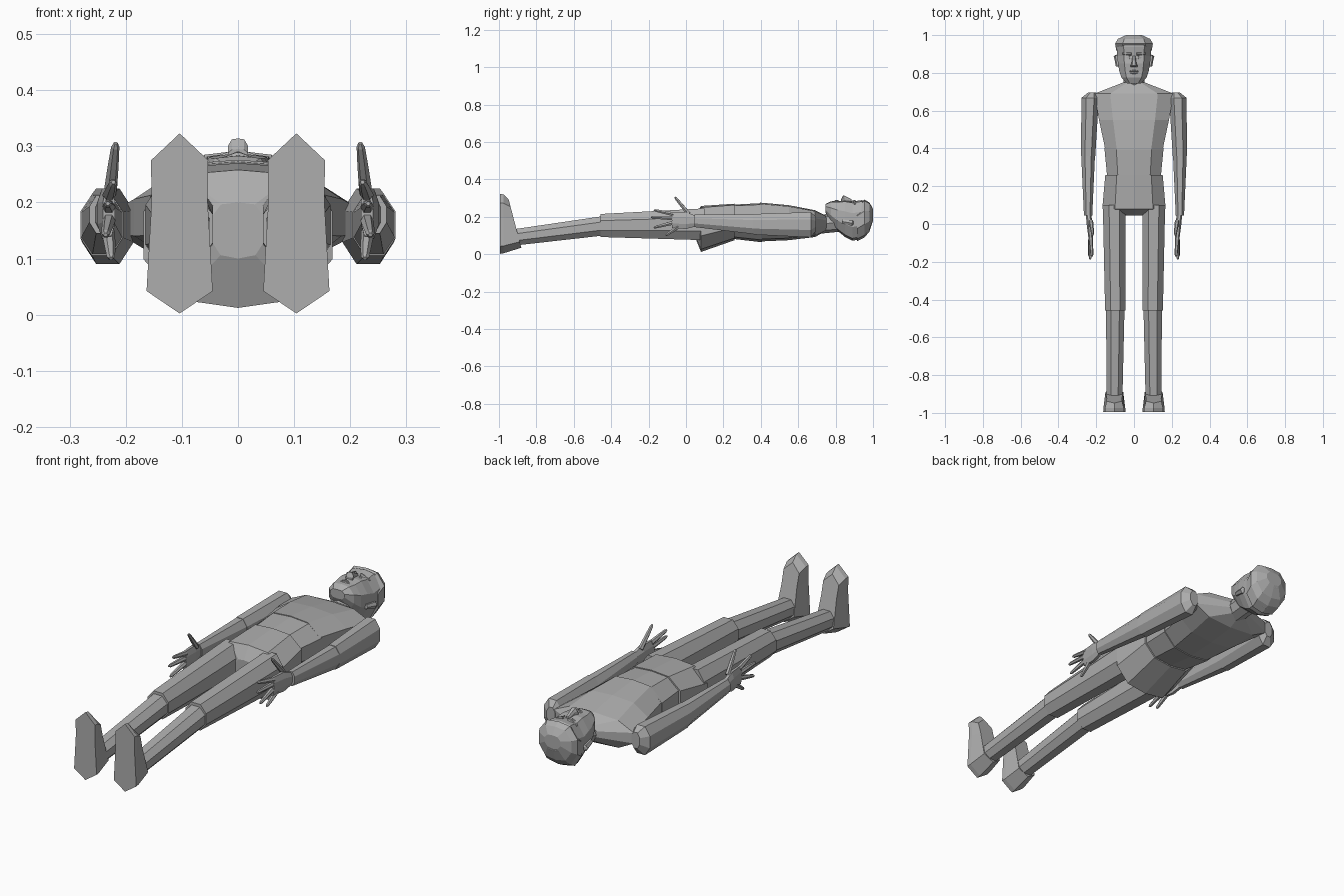
import bpy, bmesh, math
from mathutils import Vector

grey = bpy.data.materials.new("plain grey")
grey.diffuse_color = (0.42, 0.42, 0.42, 1)

# Unit cross-sections as (x, z)
HALF = [(0, 1), (.6, .93), (1, .4), (1, -.3), (.62, -.88), (0, -1)]
BODY = HALF + [(-x, z) for x, z in HALF[-2:0:-1]]
OCT = [(1, .42), (.45, 1), (-.45, 1), (-1, .42), (-1, -.42), (-.45, -1), (.45, -1), (1, -.42)]
ROUND = [(math.cos(a * math.pi / 4), math.sin(a * math.pi / 4)) for a in range(8)]


def finish(name, bm, mirror):
    bmesh.ops.recalc_face_normals(bm, faces=bm.faces)
    mesh = bpy.data.meshes.new(name)
    bm.to_mesh(mesh)
    bm.free()
    mesh.materials.append(grey)
    ob = bpy.data.objects.new(name, mesh)
    bpy.context.collection.objects.link(ob)
    if mirror:
        ob.modifiers.new("Mirror", 'MIRROR').use_mirror_merge = False
    return ob


def skin(bm, loops):
    rings = [[bm.verts.new(p) for p in loop] for loop in loops]
    n = len(rings[0])
    for a, b in zip(rings, rings[1:]):
        for i in range(n):
            j = (i + 1) % n
            bm.faces.new((a[i], a[j], b[j], b[i]))
    bm.faces.new(rings[0])
    bm.faces.new(rings[-1])


def loft(name, section, rings, mirror=False):
    """Each ring: y, centre x, half width, bottom z, top z."""
    bm = bmesh.new()
    skin(bm, [[(cx + hw * x, y, (lo + hi) / 2 + (hi - lo) / 2 * z) for x, z in section]
              for y, cx, hw, lo, hi in rings])
    return finish(name, bm, mirror)


def tubes(name, paths, sides=6, mirror=True):
    """Tapered tubes: each path is start, end, start radius, end radius."""
    bm = bmesh.new()
    for a, b, ra, rb in paths:
        a, b = Vector(a), Vector(b)
        turn = (b - a).to_track_quat('Z', 'Y')
        mid = a.lerp(b, .55)
        loops = []
        for p, r in ((a, ra), (mid, (ra + rb) / 2), (b.lerp(a, .08), rb), (b, rb * .5)):
            loops.append([p + turn @ Vector((r * math.cos(t), r * math.sin(t), 0))
                          for t in (i * math.tau / sides for i in range(sides))])
        skin(bm, loops)
    return finish(name, bm, mirror)


# Trunk
loft("pelvis", BODY, [(.045, 0, .05, .10, .20), (.08, 0, .168, .012, .258), (.26, 0, .152, .075, .27)])
loft("waist", BODY, [(.25, 0, .142, .082, .265), (.405, 0, .157, .064, .273)])
loft("chest", BODY, [(.395, 0, .152, .068, .276), (.55, 0, .185, .075, .262),
                     (.69, 0, .21, .092, .235), (.75, 0, .055, .125, .205)])
loft("neck", ROUND, [(.72, 0, .055, .11, .21), (.82, 0, .055, .12, .225)])

# Legs
loft("thigh", OCT, [(.10, .105, .06, .075, .245), (-.458, .099, .054, .092, .215)], True)
loft("shin", OCT, [(-.44, .099, .049, .10, .204), (-.91, .103, .042, .047, .135)], True)

# Foot: sole outline, then the sloping instep
sole = [(0, .002), (.059, .042), (.05, .2), (.051, .275), (0, .323),
        (-.051, .275), (-.05, .2), (-.059, .042)]
bm = bmesh.new()
skin(bm, [[(.104 + x, -.995, z) for x, z in sole],
          [(.104 + x * .98, -.975, .16 + (z - .16) * .98) for x, z in sole],
          [(.104 + x * .8, -.88 - z * .21, .165 + (z - .165) * .8) for x, z in sole]])
finish("foot", bm, True)

# Arms
loft("upper_arm", OCT, [(.695, .222, .022, .125, .20), (.668, .232, .046, .09, .225),
                        (.36, .243, .038, .105, .215)], True)
loft("forearm", OCT, [(.375, .243, .037, .106, .213), (.045, .243, .022, .145, .212)], True)

# Hands
loft("palm", OCT, [(.055, .241, .014, .15, .205), (.0, .235, .016, .135, .225),
                   (-.075, .23, .011, .14, .225)], True)
tips = [((.218, -.06, .306), (.228, .015, .215)), ((.222, -.172, .236), (.23, -.065, .213)),
        ((.232, -.188, .198), (.23, -.07, .192)), ((.236, -.172, .142), (.23, -.07, .168)),
        ((.226, -.108, .10), (.231, -.04, .148))]
tubes("fingers", [(base, tip, .012, .0075) for tip, base in tips])

# Head
loft("head", BODY, [(.745, 0, .038, .225, .268), (.775, 0, .066, .165, .283), (.81, 0, .078, .125, .284),
                    (.85, 0, .085, .092, .288), (.89, 0, .089, .072, .282), (.94, 0, .091, .082, .289),
                    (.975, 0, .083, .115, .275), (.997, 0, .045, .17, .245)])
loft("hair", BODY, [(.915, 0, .093, .07, .262), (.955, 0, .1, .09, .292),
                    (.98, 0, .085, .12, .277), (1.0, 0, .042, .18, .243)])

# Face
loft("nose", BODY, [(.83, 0, .018, .27, .295), (.84, 0, .018, .27, .314), (.85, 0, .013, .27, .312),
                    (.89, 0, .008, .27, .29)])
tubes("ear", [((.084, .835, .175), (.091, .895, .165), .012, .017)])
tubes("brow", [((.014, .9, .284), (.062, .903, .268), .008, .006)])
tubes("eye", [((.02, .88, .279), (.05, .88, .268), .007, .006)])
tubes("lips", [((-.001, .8, .284), (.028, .802, .276), .007, .004),
               ((-.001, .81, .286), (.028, .808, .276), .006, .004)])
